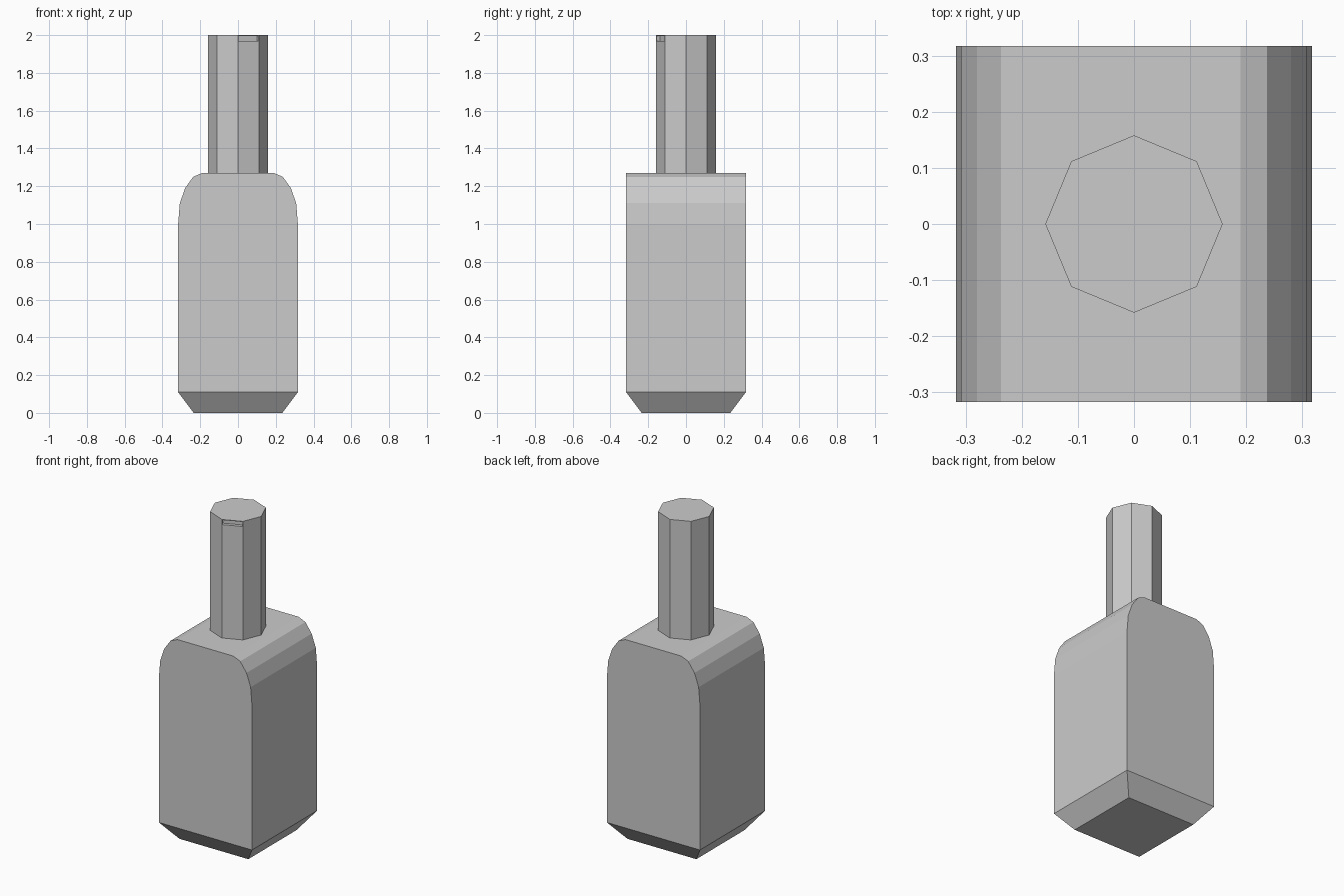
import bpy, bmesh
from math import radians, cos, sin
from mathutils import Vector

if "Cube" in bpy.data.objects:
    bpy.data.objects.remove(bpy.data.objects["Cube"])

HALF = 0.317      # half width and half depth of the body
NECK_R = 0.158


def new_object(name, bm):
    bmesh.ops.recalc_face_normals(bm, faces=bm.faces[:])
    mesh = bpy.data.meshes.new(name)
    bm.to_mesh(mesh)
    bm.free()
    obj = bpy.data.objects.new(name, mesh)
    bpy.context.collection.objects.link(obj)
    return obj


# Body: arched front profile extruded from front to back, open underneath
right = [(HALF, 0.11), (HALF, 1.0), (0.308, 1.11), (0.28, 1.19), (0.237, 1.25), (0.19, 1.27)]
profile = right + [(-x, z) for x, z in reversed(right)]
bm = bmesh.new()
front = [bm.verts.new((x, -HALF, z)) for x, z in profile]
back = [bm.verts.new((x, HALF, z)) for x, z in profile]
bm.faces.new(front)
bm.faces.new(back[::-1])
for i in range(len(profile) - 1):
    bm.faces.new((front[i], front[i + 1], back[i + 1], back[i]))

# Tapered foot of the body
rim = [front[0], back[0], back[-1], front[-1]]
foot = [bm.verts.new((v.co.x * 0.74, v.co.y * 0.74, 0)) for v in rim]
for i in range(4):
    j = (i + 1) % 4
    bm.faces.new((rim[i], rim[j], foot[j], foot[i]))
bm.faces.new(foot)
new_object("bottle_body", bm)

# Octagonal neck
bm = bmesh.new()
bmesh.ops.create_cone(bm, cap_ends=True, segments=8, radius1=NECK_R, radius2=NECK_R, depth=0.73)
bmesh.ops.translate(bm, verts=bm.verts[:], vec=(0, 0, 1.635))
neck = new_object("bottle_neck", bm)

# Shallow slot near the top of one front facet
angle = radians(-67.5)
apothem = NECK_R * cos(radians(22.5))
bm = bmesh.new()
bmesh.ops.create_cube(bm, size=1)
cutter = new_object("slot_cutter", bm)
cutter.scale = (0.04, 0.116, 0.028)
cutter.rotation_euler.z = angle
cutter.location = Vector((apothem * cos(angle), apothem * sin(angle), 1.982))
cutter.hide_render = True
cutter.display_type = 'WIRE'
cut = neck.modifiers.new("slot", 'BOOLEAN')
cut.operation = 'DIFFERENCE'
cut.solver = 'EXACT'
cut.object = cutter
